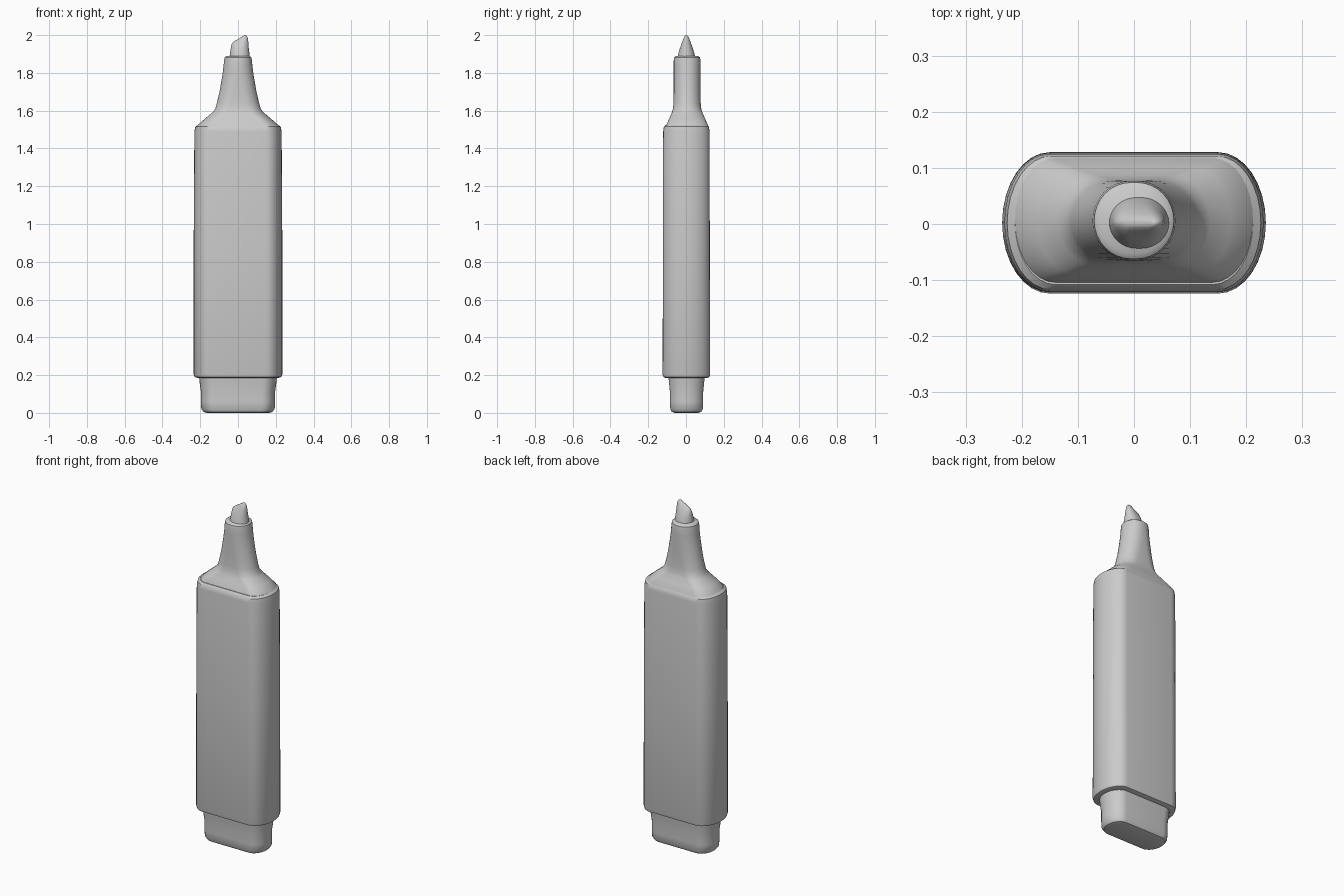
import bpy
import bmesh
from math import pi, sin, cos, radians

cube = bpy.data.objects.get("Cube")
if cube:
    bpy.data.objects.remove(cube, do_unlink=True)

# One plain grey for the whole marker
grey = bpy.data.materials.new("plain grey")
grey.use_nodes = True
colour = (0.6, 0.6, 0.6, 1)
grey.diffuse_color = colour
grey.node_tree.nodes["Principled BSDF"].inputs["Base Color"].default_value = colour

ARC = 16  # segments along each rounded end


def section(half_w, half_d, flat):
    """Oval with flat front and back and elliptical left and right ends."""
    pts = []
    for side in (1, -1):
        for i in range(ARC + 1):
            a = -pi / 2 + pi * i / ARC
            pts.append((side * (flat + (half_w - flat) * cos(a)), side * half_d * sin(a)))
    return pts


def loft(name, rings, cx=0, cy=0, sharp=35, warp=None):
    """Skin rings of (z, half width, half depth, flat half width), bottom to top."""
    bm = bmesh.new()
    loops = []
    for z, w, d, flat in rings:
        loop = []
        for x, y in section(w, d, flat):
            co = (cx + x, cy + y, z)
            loop.append(bm.verts.new(warp(*co) if warp else co))
        loops.append(loop)
    n = len(loops[0])
    for low, high in zip(loops, loops[1:]):
        for i in range(n):
            j = (i + 1) % n
            bm.faces.new((low[i], low[j], high[j], high[i]))
    # Close both ends with strips running front to back
    for loop in (loops[0], loops[-1]):
        right, left = loop[:ARC + 1], loop[ARC + 1:]
        h = ARC // 2
        for half in (right, left):
            for k in range(h - 1):
                bm.faces.new((half[k], half[k + 1], half[-k - 2], half[-k - 1]))
            bm.faces.new((half[h - 1], half[h], half[h + 1]))
        bm.faces.new((right[0], right[-1], left[0], left[-1]))
    bmesh.ops.recalc_face_normals(bm, faces=bm.faces)
    mesh = bpy.data.meshes.new(name)
    bm.to_mesh(mesh)
    bm.free()
    mesh.materials.append(grey)
    obj = bpy.data.objects.new(name, mesh)
    bpy.context.collection.objects.link(obj)
    bpy.ops.object.select_all(action='DESELECT')
    obj.select_set(True)
    bpy.context.view_layer.objects.active = obj
    bpy.ops.object.shade_smooth_by_angle(angle=radians(sharp))
    return obj


# Barrel with softened rims
loft("barrel", [
    (0.185, 0.215, 0.11, 0.14),
    (0.19, 0.23, 0.122, 0.15),
    (0.205, 0.235, 0.126, 0.15),
    (0.85, 0.235, 0.124, 0.15),
    (1.49, 0.231, 0.123, 0.15),
    (1.515, 0.226, 0.119, 0.148),
    (1.525, 0.212, 0.11, 0.14),
], cy=0.002)

# Sloping shoulder running up into the tapered neck and its collar
loft("shoulder_and_neck", [
    (1.50, 0.223, 0.116, 0.145),
    (1.525, 0.212, 0.11, 0.14),
    (1.56, 0.172, 0.094, 0.105),
    (1.59, 0.136, 0.081, 0.065),
    (1.61, 0.12, 0.075, 0.045),
    (1.64, 0.112, 0.072, 0.035),
    (1.70, 0.098, 0.071, 0.02),
    (1.78, 0.084, 0.071, 0.01),
    (1.83, 0.077, 0.071, 0.005),
    (1.865, 0.074, 0.071, 0.005),
    (1.882, 0.071, 0.068, 0.005),
    (1.89, 0.06, 0.058, 0.005),
], cy=0.006, sharp=40)


# Chisel nib, its top slanting down toward the right
def slant(x, y, z):
    t = max(0, (z - 1.92) / 0.08)
    return x, y, z - t * max(0, 0.035 - x) * 0.6


loft("nib", [
    (1.87, 0.055, 0.05, 0.004),
    (1.90, 0.052, 0.043, 0.004),
    (1.93, 0.048, 0.035, 0.006),
    (1.96, 0.046, 0.025, 0.012),
    (1.985, 0.043, 0.015, 0.018),
    (1.997, 0.036, 0.008, 0.018),
    (2.0, 0.03, 0.004, 0.018),
], cx=0.009, cy=0.002, sharp=50, warp=slant)


# End plug with a bowed underside
def bow(x, y, z):
    t = max(0, (0.1 - z) / 0.1)
    return x, y, z + t * 1.1 * x * x


loft("end_plug", [
    (0.0, 0.165, 0.06, 0.11),
    (0.005, 0.182, 0.078, 0.12),
    (0.02, 0.194, 0.086, 0.125),
    (0.06, 0.197, 0.088, 0.125),
    (0.11, 0.196, 0.088, 0.125),
    (0.16, 0.203, 0.093, 0.13),
    (0.20, 0.207, 0.097, 0.13),
], cy=0.003)
